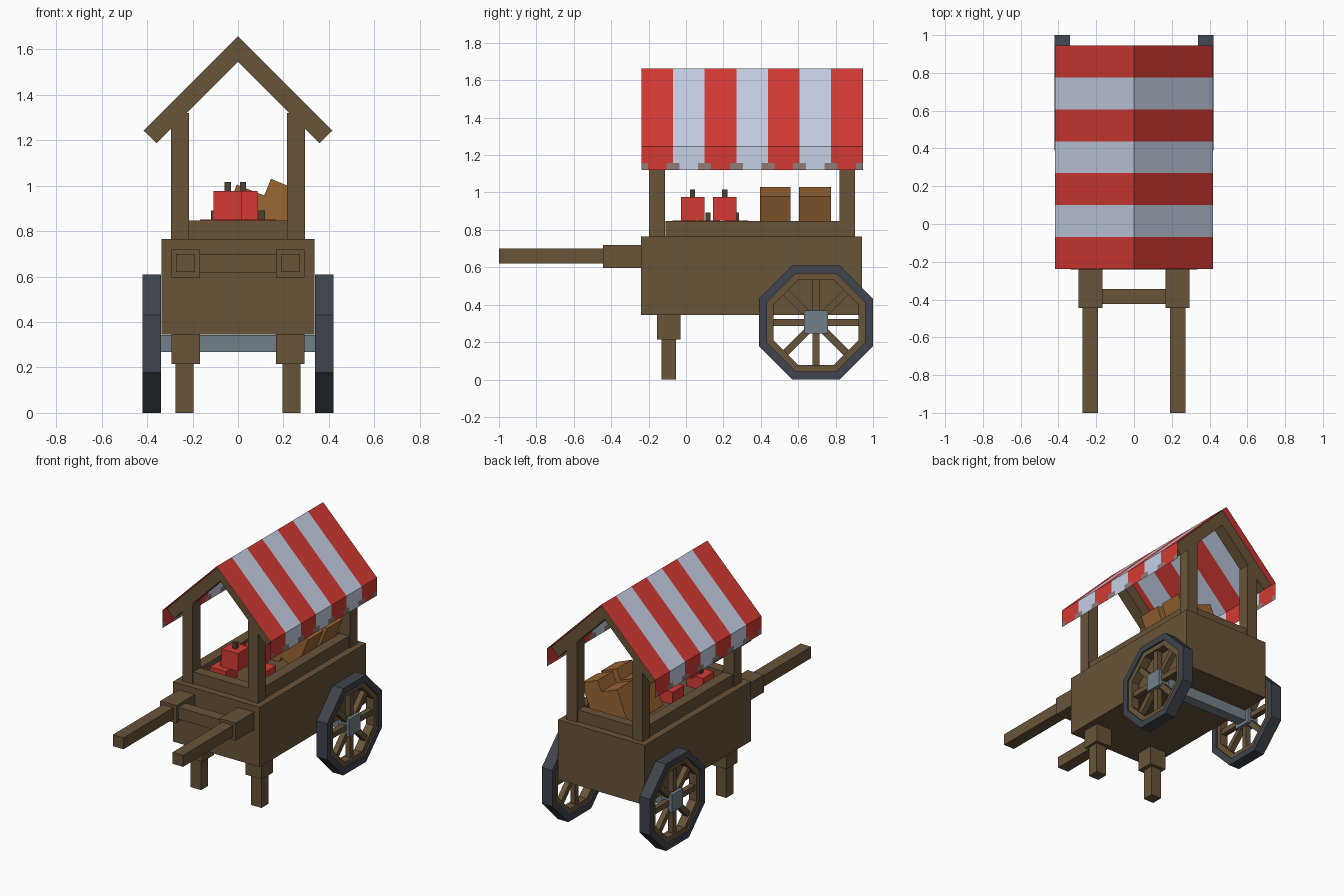
import bpy, bmesh, math
from mathutils import Matrix, Vector

if "Cube" in bpy.data.objects:
    bpy.data.objects.remove(bpy.data.objects["Cube"])


def material(name, r, g, b):
    lin = [((c / 255 + 0.055) / 1.055) ** 2.4 for c in (r, g, b)]
    m = bpy.data.materials.new(name)
    m.diffuse_color = (*lin, 1)
    m.use_nodes = True
    m.node_tree.nodes["Principled BSDF"].inputs["Base Color"].default_value = m.diffuse_color
    return m


WOOD = material("dark wood", 104, 83, 56)
RED = material("canvas red", 211, 58, 51)
PALE = material("canvas pale blue", 197, 208, 229)
SHADE = material("canvas edge grey", 142, 124, 122)
TYRE = material("dark slate", 62, 68, 77)
STEEL = material("steel grey", 113, 128, 136)
CRUST = material("bread brown", 154, 102, 52)
STEM = material("stem brown", 76, 66, 46)


def finish(name, bm, *mats):
    bmesh.ops.recalc_face_normals(bm, faces=bm.faces)
    me = bpy.data.meshes.new(name)
    bm.to_mesh(me)
    bm.free()
    for m in mats:
        me.materials.append(m)
    ob = bpy.data.objects.new(name, me)
    bpy.context.collection.objects.link(ob)
    return ob


def add_box(bm, x, y, z):
    """Box from (min, max) ranges."""
    size = [r[1] - r[0] for r in (x, y, z)]
    mid = [(r[1] + r[0]) / 2 for r in (x, y, z)]
    M = Matrix.Translation(mid) @ Matrix.Diagonal((*size, 1))
    bmesh.ops.create_cube(bm, size=1, matrix=M)


def boxes(name, mat, *ranges, mirror=False):
    bm = bmesh.new()
    for x, y, z in ranges:
        add_box(bm, x, y, z)
        if mirror:
            add_box(bm, (-x[1], -x[0]), y, z)
    return finish(name, bm, mat)


# Cart body and the low rails between the posts
boxes("cart_body", WOOD, ((-.337, .337), (-.24, .94), (.345, .765)))
boxes("side_rails", WOOD, ((.213, .287), (-.11, .82), (.76, .848)), mirror=True)
boxes("end_rails", WOOD,
      ((-.215, .215), (-.19, -.115), (.76, .848)),
      ((-.215, .215), (.825, .89), (.76, .848)))

# Legs and push handles
boxes("front_legs", WOOD,
      ((.167, .293), (-.155, -.03), (.215, .35)),
      ((.195, .275), (-.132, -.053), (0, .22)), mirror=True)
boxes("handles", WOOD,
      ((.167, .293), (-.445, -.235), (.597, .72)),
      ((.19, .273), (-1, -.44), (.62, .70)), mirror=True)
boxes("handle_crossbar", WOOD, ((-.17, .17), (-.423, -.343), (.617, .70)))

# Posts carrying the roof
boxes("roof_posts", WOOD,
      ((.215, .295), (-.197, -.112), (.76, 1.32)),
      ((.215, .295), (.82, .903), (.76, 1.32)), mirror=True)

# Gable rafters: chevron profile extruded along y
profile = [(0, 1.657), (.415, 1.242), (.358, 1.187), (0, 1.545),
           (-.358, 1.187), (-.415, 1.242)]
bm = bmesh.new()
for y0, y1 in ((-.197, -.112), (.82, .903)):
    for s in (1, -1):
        half = [(s * x, z) for x, z in profile[:4]]
        a = [bm.verts.new((x, y0, z)) for x, z in half]
        b = [bm.verts.new((x, y1, z)) for x, z in half]
        bm.faces.new(a)
        bm.faces.new(b)
        for i in range(3):
            bm.faces.new((a[i], a[i + 1], b[i + 1], b[i]))
finish("gable_rafters", bm, WOOD)

# Striped canopy with hanging edge; grey notches sit on the stripe joins
bm = bmesh.new()
Y0, STRIPES, NOTCH = -.238, 7, .035
W = 1.183 / STRIPES


def strip(s, rows, y0, y1, index):
    for (xa, za), (xb, zb) in zip(rows, rows[1:]):
        f = bm.faces.new([bm.verts.new(p) for p in (
            (s * xa, y0, za), (s * xb, y0, zb), (s * xb, y1, zb), (s * xa, y1, za))])
        f.material_index = index


for i in range(STRIPES):
    a, b = Y0 + i * W, Y0 + (i + 1) * W
    for s in (1, -1):
        strip(s, [(0, 1.664), (.419, 1.246), (.419, 1.157)], a, b, i % 2)
        strip(s, [(.419, 1.157), (.419, 1.12)], a + NOTCH, b - NOTCH, i % 2)
        strip(s, [(.419, 1.157), (.419, 1.12)], a, a + NOTCH, 2)
        strip(s, [(.419, 1.157), (.419, 1.12)], b - NOTCH, b, 2)
bmesh.ops.remove_doubles(bm, verts=bm.verts, dist=.0005)
finish("striped_canopy", bm, RED, PALE, SHADE)

# Wheels: octagonal tyre, wooden rim, spokes and hub
CY, CZ = .695, .305


def ring(name, mat, x0, x1, outer, inner, n=8):
    bm = bmesh.new()
    k = 1 / math.cos(math.pi / n)
    loops = []
    for x, r in ((x0, outer), (x1, outer), (x1, inner), (x0, inner)):
        loops.append([bm.verts.new((x, CY + r * k * math.cos(t), CZ + r * k * math.sin(t)))
                      for t in [(j + .5) * 2 * math.pi / n for j in range(n)]])
    for p, q in zip(loops, loops[1:] + loops[:1]):
        for j in range(n):
            m = (j + 1) % n
            bm.faces.new((p[j], p[m], q[m], q[j]))
    return finish(name, bm, mat)


for side, s in (("left", -1), ("right", 1)):
    c = s * .38
    ring(side + "_tyre", TYRE, c - .041, c + .041, .305, .262)
    ring(side + "_wheel_rim", WOOD, c - .03, c + .03, .264, .227)
    bm = bmesh.new()
    for j in range(8):
        M = (Matrix.Translation((c, CY, CZ)) @ Matrix.Rotation(j * math.pi / 4, 4, 'X')
             @ Matrix.Translation((0, 0, .14)) @ Matrix.Diagonal((.038, .038, .19, 1)))
        bmesh.ops.create_cube(bm, size=1, matrix=M)
    finish(side + "_spokes", bm, WOOD)
    boxes(side + "_hub", STEEL, ((c - .041, c + .041), (CY - .063, CY + .063), (CZ - .06, CZ + .063)))
boxes("axle", STEEL, ((-.36, .36), (CY - .038, CY + .038), (.268, .343)))

# Apples: two on top of three, each with a stem
for i, (x, y, z) in enumerate([(-.045, .035, .85), (.022, .207, .85), (-.105, -.01, .725),
                               (-.067, .27, .725), (.105, .118, .725)]):
    h = .063
    boxes(f"apple_{i + 1}", RED, ((x - h, x + h), (y - h, y + h), (z, z + .126)))
    boxes(f"apple_stem_{i + 1}", STEM, ((x - .014, x + .014), (y - .014, y + .014), (z + .12, z + .167)))

# Bread loaves leaning sideways in two rows
for r, (y0, y1) in enumerate([(.395, .56), (.605, .775)]):
    for c, (x, z) in enumerate([(.145, 1.03), (-.005, 1.005)]):
        ob = boxes(f"loaf_{r + 1}_{c + 1}", CRUST, ((0, .135), (y0, y1), (-.25, 0)))
        ob.data.transform(Matrix.Translation((x, 0, z)) @ Matrix.Rotation(math.radians(22), 4, 'Y'))
